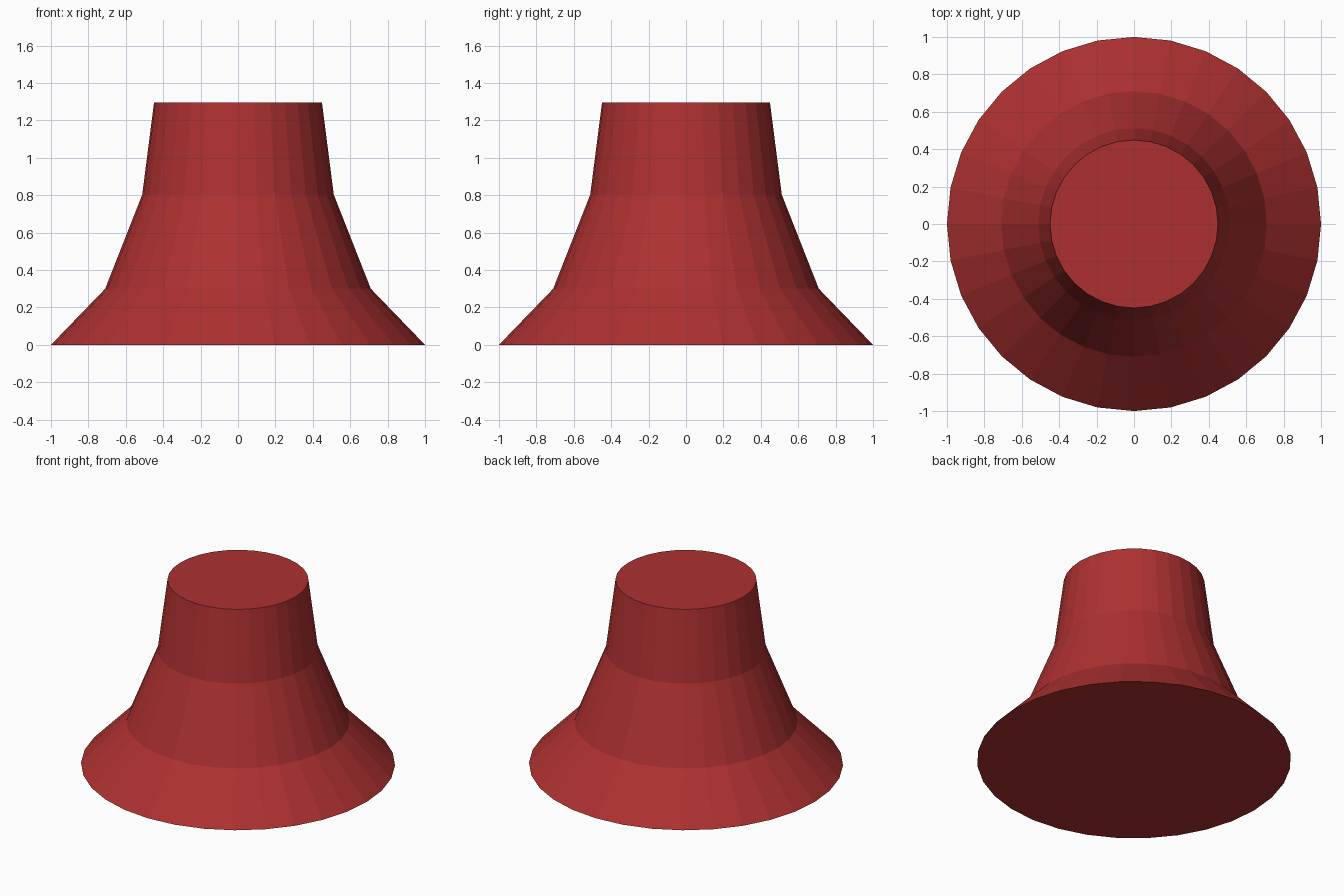
import bpy
import bmesh
from math import cos, sin, tau

if "Cube" in bpy.data.objects:
    bpy.data.objects.remove(bpy.data.objects["Cube"])

SIDES = 32
# Profile of the body: (radius, height) from foot to top
PROFILE = [(1.0, 0.0), (0.71, 0.3), (0.512, 0.803), (0.449, 1.295)]

# Flared pedestal body: stacked rings bridged with quads, capped at both ends
bm = bmesh.new()
rings = [[bm.verts.new((r * cos(tau * i / SIDES), r * sin(tau * i / SIDES), z))
          for i in range(SIDES)] for r, z in PROFILE]
for low, high in zip(rings, rings[1:]):
    for i in range(SIDES):
        j = (i + 1) % SIDES
        bm.faces.new((low[i], low[j], high[j], high[i]))
bm.faces.new(rings[0][::-1])
bm.faces.new(rings[-1])

mesh = bpy.data.meshes.new("flared_pedestal")
bm.to_mesh(mesh)
bm.free()
body = bpy.data.objects.new("flared_pedestal", mesh)
bpy.context.collection.objects.link(body)

# Red finish
red = bpy.data.materials.new("red")
red.diffuse_color = (0.42, 0.03, 0.03, 1)
red.use_nodes = True
red.node_tree.nodes["Principled BSDF"].inputs["Base Color"].default_value = red.diffuse_color
mesh.materials.append(red)
